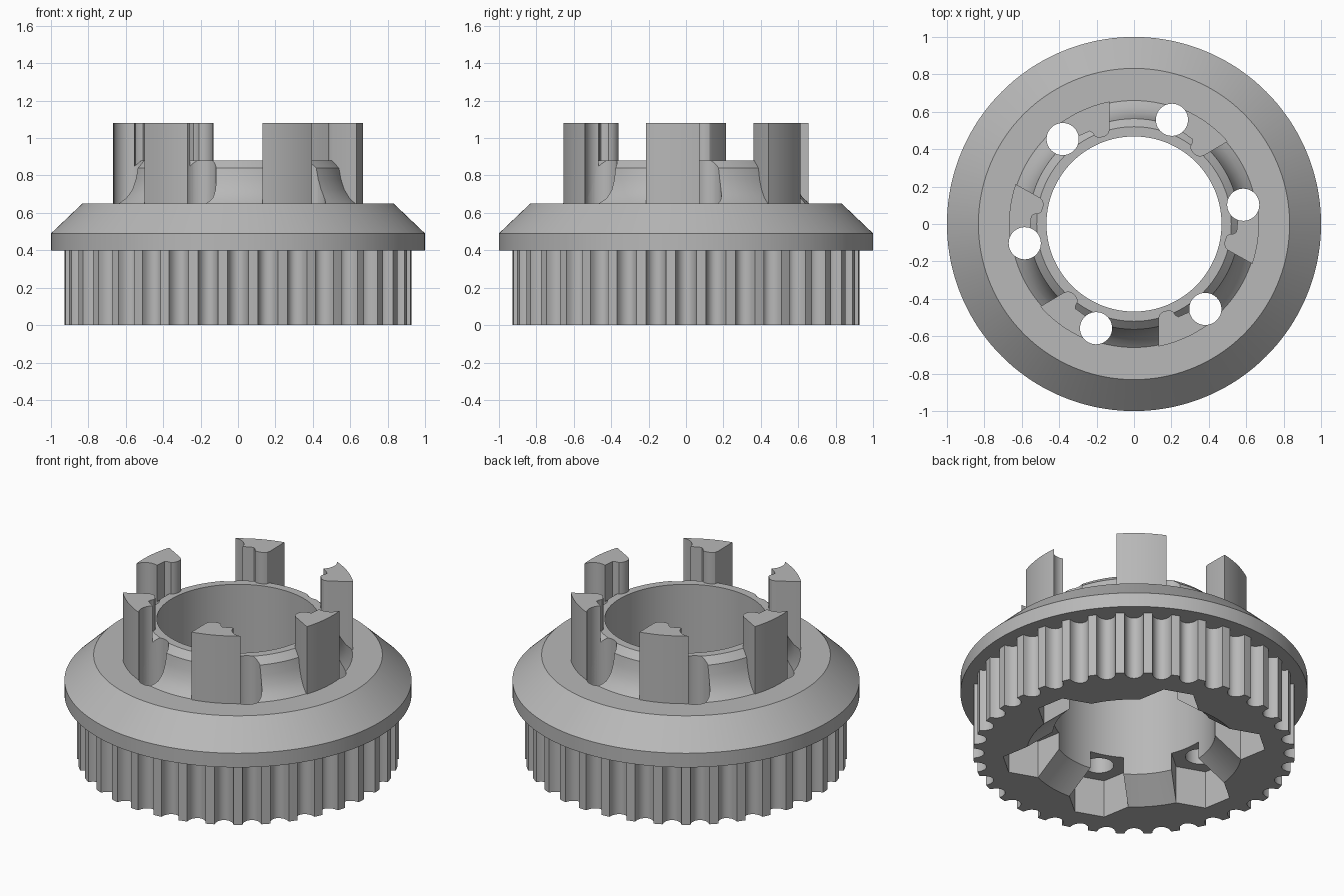
import bpy, bmesh, math
from math import sin, cos, pi, radians

cube = bpy.data.objects.get("Cube")
if cube:
    bpy.data.objects.remove(cube)

TEETH = 36
HOLE_R, HOLE_START = 0.593, 10

grey = bpy.data.materials.new("plain grey")
grey.use_nodes = True
GREY = (0.48, 0.48, 0.48, 1)
grey.diffuse_color = GREY
grey.node_tree.nodes["Principled BSDF"].inputs["Base Color"].default_value = GREY


def finish(bm, name):
    bmesh.ops.recalc_face_normals(bm, faces=bm.faces)
    mesh = bpy.data.meshes.new(name)
    bm.to_mesh(mesh)
    bm.free()
    mesh.materials.append(grey)
    obj = bpy.data.objects.new(name, mesh)
    bpy.context.collection.objects.link(obj)
    return obj


def add_prism(bm, points, z0, z1):
    low = [bm.verts.new((x, y, z0)) for x, y in points]
    high = [bm.verts.new((x, y, z1)) for x, y in points]
    bm.faces.new(low[::-1])
    bm.faces.new(high)
    n = len(points)
    for i in range(n):
        j = (i + 1) % n
        bm.faces.new((low[i], low[j], high[j], high[i]))


def polar(r, degrees):
    return r * cos(radians(degrees)), r * sin(radians(degrees))


def hole_prisms(name, radius, sides, z0, z1, turn=0):
    """Six upright prisms, one at each bolt position."""
    bm = bmesh.new()
    for k in range(6):
        a = HOLE_START + 60 * k
        cx, cy = polar(HOLE_R, a)
        ring = [polar(radius, a + turn + 360 * i / sides) for i in range(sides)]
        add_prism(bm, [(cx + x, cy + y) for x, y in ring], z0, z1)
    obj = finish(bm, name)
    obj.hide_render = True
    return obj


def cut(obj, cutter):
    mod = obj.modifiers.new("cut", 'BOOLEAN')
    mod.operation = 'DIFFERENCE'
    mod.solver = 'EXACT'
    mod.object = cutter
    bpy.context.view_layer.objects.active = obj
    bpy.ops.object.modifier_apply(modifier=mod.name)


# Angles and groove depths around the toothed belt section
steps = []
for t in range(TEETH):
    for i in range(9):
        s = radians(-90 + 22.5 * i)
        steps.append((10 * t + 3.4 * sin(s), 0.065 * cos(s)))
    steps.append((10 * t + 5, 0))

# Body profile: radius, height, grooved or not
profile = [
    (0.62, 0, 0), (0.928, 0, 1), (0.928, 0.4, 1), (1, 0.4, 0), (1, 0.49, 0),
    (0.832, 0.65, 0), (0.66, 0.65, 0), (0.625, 0.68, 0), (0.595, 0.725, 0),
    (0.575, 0.78, 0), (0.563, 0.84, 0), (0.52, 0.88, 0), (0.468, 0.88, 0),
    (0.468, 0.13, 0),
]
bm = bmesh.new()
columns = []
for a, depth in steps:
    columns.append([bm.verts.new((*polar(r - depth * g, a), z)) for r, z, g in profile])
for c, column in enumerate(columns):
    after = columns[(c + 1) % len(columns)]
    for i in range(len(profile)):
        j = (i + 1) % len(profile)
        bm.faces.new((column[i], after[i], after[j], column[j]))
body = finish(bm, "toothed_flanged_body")

# Six hooked drive lugs around the hub
inner = [(0.555, 0), (0.555, -8), (0.55, -14.5), (0.535, -15.6), (0.512, -16),
         (0.5, -17.5), (0.494, -20), (0.495, -22.5), (0.505, -24.5), (0.525, -25.7)]
outline = inner + [(0.668, -28.6 + 28.6 * i / 12) for i in range(13)]
bm = bmesh.new()
for k in range(6):
    add_prism(bm, [polar(r, a + HOLE_START + 60 * k) for r, a in outline], 0.6, 1.08)
lugs = finish(bm, "drive_lugs")

# Bolt holes and hexagonal nut pockets
bolts = hole_prisms("bolt_hole_cutter", 0.086, 40, -0.2, 1.3)
nuts = hole_prisms("nut_pocket_cutter", 0.18, 6, -0.2, 0.24, 30)
cut(body, nuts)
cut(body, bolts)
cut(lugs, bolts)
for helper in (bolts, nuts):
    bpy.data.objects.remove(helper)

# Smooth curved walls, keep edges crisp
bpy.ops.object.select_all(action='DESELECT')
for obj in (body, lugs):
    obj.select_set(True)
bpy.context.view_layer.objects.active = body
bpy.ops.object.shade_smooth_by_angle(angle=radians(28))
